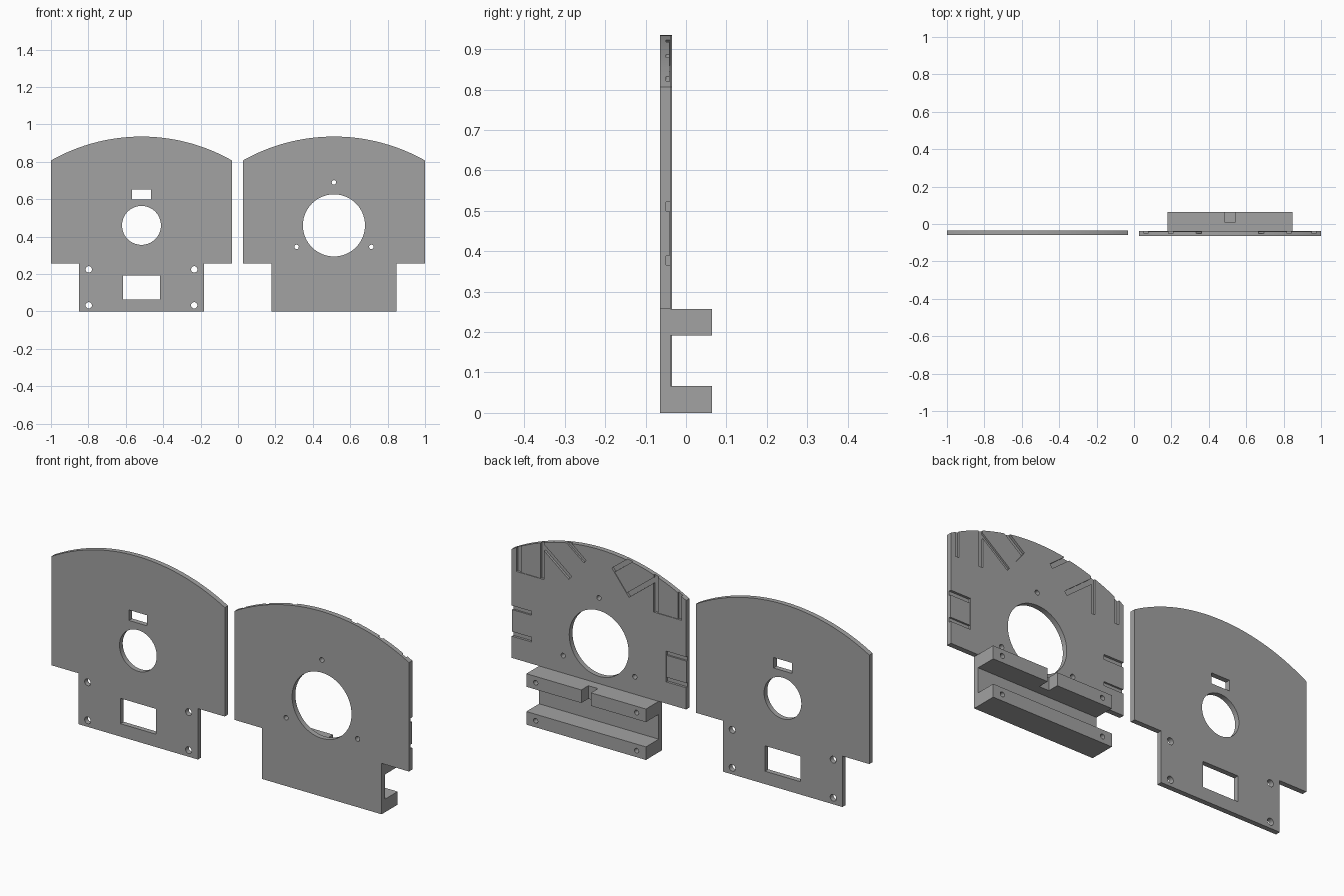
import bpy, bmesh
from math import sin, cos, pi, radians, asin

cube = bpy.data.objects.get("Cube")
if cube:
    bpy.data.objects.remove(cube, do_unlink=True)

grey = bpy.data.materials.new("plain grey")
grey.use_nodes = True
colour = (0.36, 0.36, 0.36, 1)
grey.diffuse_color = colour
grey.node_tree.nodes["Principled BSDF"].inputs["Base Color"].default_value = colour


def prism(name, outline, y0, y1):
    """Extrude an (x, z) outline from y0 to y1."""
    bm = bmesh.new()
    face = bm.faces.new([bm.verts.new((x, y0, z)) for x, z in outline])
    new = bmesh.ops.extrude_face_region(bm, geom=[face])["geom"]
    for v in new:
        if isinstance(v, bmesh.types.BMVert):
            v.co.y = y1
    bmesh.ops.recalc_face_normals(bm, faces=bm.faces)
    mesh = bpy.data.meshes.new(name)
    bm.to_mesh(mesh)
    bm.free()
    mesh.materials.append(grey)
    obj = bpy.data.objects.new(name, mesh)
    bpy.context.collection.objects.link(obj)
    return obj


def rect(x0, x1, z0, z1):
    return [(x0, z0), (x1, z0), (x1, z1), (x0, z1)]


def circle(x, z, r, n=48):
    return [(x + r * cos(2 * pi * i / n), z + r * sin(2 * pi * i / n)) for i in range(n)]


def plate_outline(cx, half, neck):
    """Domed panel with a narrower neck at the bottom."""
    side, apex, shoulder = 0.807, 0.935, 0.257
    rise = apex - side
    radius = (half ** 2 + rise ** 2) / (2 * rise)
    sweep = asin(half / radius)
    pts = [(cx - half, shoulder), (cx - neck, shoulder), (cx - neck, 0),
           (cx + neck, 0), (cx + neck, shoulder), (cx + half, shoulder)]
    for i in range(41):
        a = sweep * (1 - i / 20)
        pts.append((cx + radius * sin(a), apex - radius + radius * cos(a)))
    return pts


def carve(obj, cuts):
    """Cut each (outline, y0, y1) prism out of obj, then set shading."""
    helpers = []
    for outline, y0, y1 in cuts:
        tool = prism("cutter", outline, y0, y1)
        tool.hide_render = True
        mod = obj.modifiers.new("cut", "BOOLEAN")
        mod.operation = "DIFFERENCE"
        mod.solver = "EXACT"
        mod.object = tool
        helpers.append(tool)
    graph = bpy.context.evaluated_depsgraph_get()
    mesh = bpy.data.meshes.new_from_object(obj.evaluated_get(graph))
    obj.modifiers.clear()
    obj.data = mesh
    mesh.name = obj.name
    for tool in helpers:
        bpy.data.objects.remove(tool, do_unlink=True)
    bpy.ops.object.select_all(action="DESELECT")
    obj.select_set(True)
    bpy.context.view_layer.objects.active = obj
    bpy.ops.object.shade_smooth_by_angle(angle=radians(30))


# Panel with a window, a slot, a round opening and four screw holes
CX, F, B = -0.516, -0.060, -0.0345
openings = [circle(CX, 0.46, 0.104, 64),
            rect(CX - 0.051, CX + 0.051, 0.599, 0.652),
            rect(CX - 0.099, CX + 0.099, 0.065, 0.193)]
openings += [circle(CX + s * 0.282, z, 0.017, 32) for s in (-1, 1) for z in (0.033, 0.225)]
carve(prism("right_panel", plate_outline(CX, 0.484, 0.334), F, B),
      [(o, F - 0.05, B + 0.05) for o in openings])

# Panel with a large round opening and grooves in its back
CX, F, B = 0.513, -0.064, -0.038
openings = [circle(CX, 0.46, 0.166, 80), circle(CX, 0.69, 0.012, 24)]
openings += [circle(CX + s * 0.2, 0.345, 0.012, 24) for s in (-1, 1)]
cuts = [(o, F - 0.05, B + 0.05) for o in openings]


def strip(side, x, z, angle, length, v0, v1):
    """Rectangle running from (x, z) along an angle, mirrored by side."""
    a = radians(angle)
    corners = [(0, v0), (length, v0), (length, v1), (0, v1)]
    return [(CX + side * (x + u * cos(a) - v * sin(a)), z + u * sin(a) + v * cos(a))
            for u, v in corners]


# Each socket is a shallow bed between two deeper parallel grooves
sockets = [(0.376, 0.444, 0, 0.2), (0.383, 0.70, 90, 0.3), (0.12, 0.799, 38, 0.2)]
gap, width = 0.0665, 0.011
for side in (-1, 1):
    for x, z, angle, length in sockets:
        for v in (-gap, gap):
            cuts.append((strip(side, x, z, angle, length, v - width, v + width),
                         B - 0.012, B + 0.05))
        cuts.append((strip(side, x, z, angle, length, -gap, gap), B - 0.003, B + 0.05))
carve(prism("left_panel", plate_outline(CX, 0.487, 0.334), F, B), cuts)

# Mounting rails behind the neck, with blind screw holes
BACK = 0.064
for name, z0, z1, hole_z in (("lower_rail", 0, 0.066, 0.033), ("upper_rail", 0.191, 0.257, 0.225)):
    cuts = [(circle(CX + s * 0.282, hole_z, 0.012, 24), -0.02, BACK + 0.05) for s in (-1, 1)]
    if name == "upper_rail":
        cuts.append((rect(CX - 0.027, CX + 0.027, z0 - 0.05, z1 + 0.05), 0.008, BACK + 0.05))
    carve(prism(name, rect(CX - 0.334, CX + 0.334, z0, z1), B, BACK), cuts)
